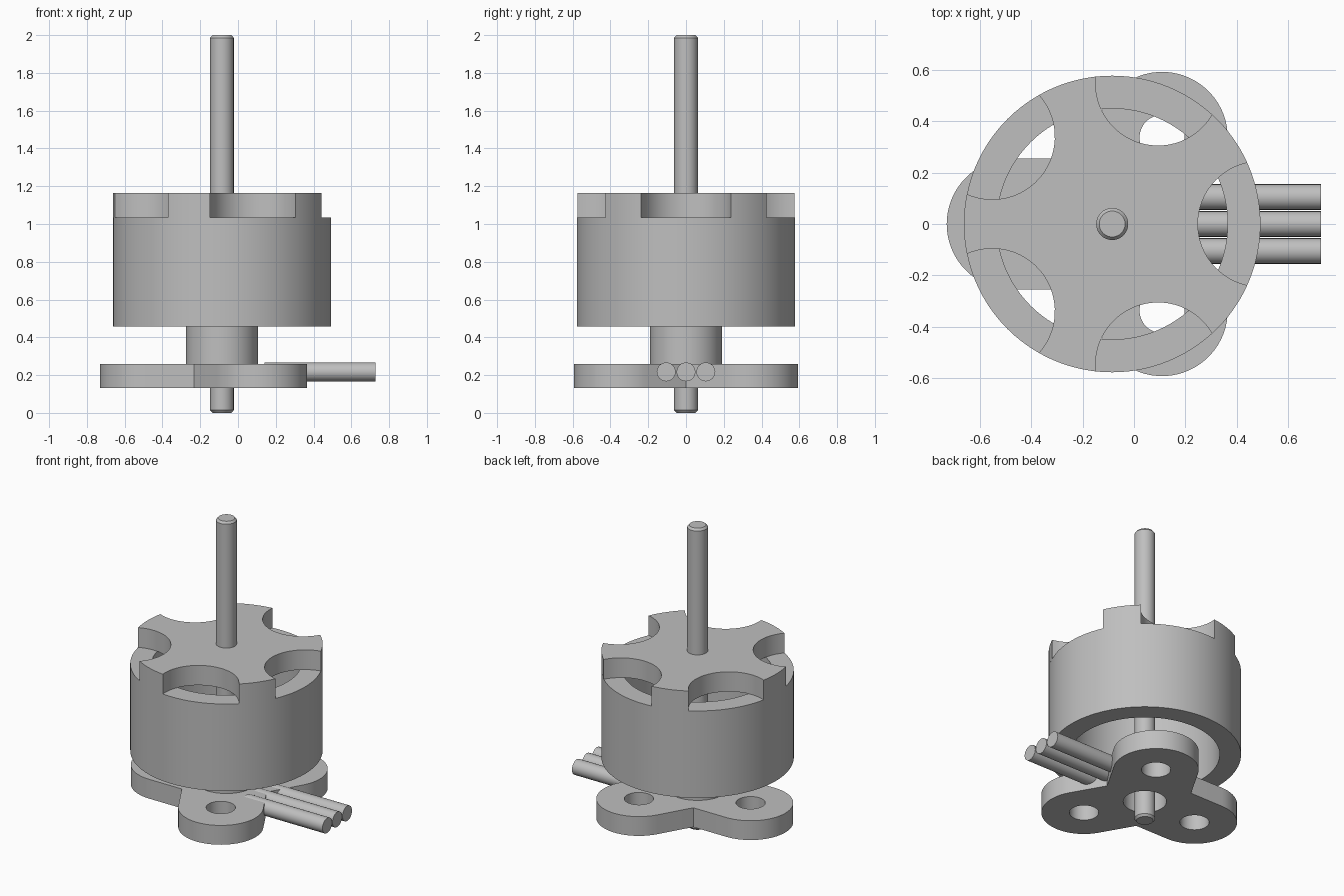
import bpy, bmesh
from math import sin, cos, pi, asin, sqrt, radians

if "Cube" in bpy.data.objects:
    bpy.data.objects.remove(bpy.data.objects["Cube"], do_unlink=True)

AXIS_X = -0.085  # the motor axis sits off centre because of the cables

metal = bpy.data.materials.new("light grey metal")
metal.use_nodes = True
GREY = (0.52, 0.52, 0.52, 1)
metal.diffuse_color = GREY
metal.node_tree.nodes["Principled BSDF"].inputs["Base Color"].default_value = GREY


def finish(name, bm):
    """Turn a bmesh into a smooth-by-angle object on the motor axis."""
    bmesh.ops.remove_doubles(bm, verts=bm.verts, dist=1e-5)
    bmesh.ops.recalc_face_normals(bm, faces=bm.faces)
    mesh = bpy.data.meshes.new(name)
    bm.to_mesh(mesh)
    bm.free()
    obj = bpy.data.objects.new(name, mesh)
    bpy.context.collection.objects.link(obj)
    obj.location.x = AXIS_X
    mesh.materials.append(metal)
    smooth(obj)
    return obj


def smooth(obj):
    bpy.ops.object.select_all(action="DESELECT")
    obj.select_set(True)
    bpy.context.view_layer.objects.active = obj
    bpy.ops.object.shade_smooth_by_angle(angle=radians(30))


def lathe(name, profile, closed=False, steps=96):
    """Spin (radius, z) points around the axis."""
    bm = bmesh.new()
    verts = [bm.verts.new((r, 0, z)) for r, z in profile]
    pairs = list(zip(verts, verts[1:]))
    if closed:
        pairs.append((verts[-1], verts[0]))
    edges = [bm.edges.new(p) for p in pairs]
    bmesh.ops.spin(bm, geom=verts + edges, cent=(0, 0, 0), axis=(0, 0, 1),
                   angle=2 * pi, steps=steps)
    return finish(name, bm)


def tube(name, inner, outer, z0, z1):
    return lathe(name, [(inner, z0), (outer, z0), (outer, z1), (inner, z1)], True)


def slab(name, outline, z0, z1):
    """Extrude a flat outline upward."""
    bm = bmesh.new()
    face = bm.faces.new([bm.verts.new((x, y, z0)) for x, y in outline])
    top = bmesh.ops.extrude_face_region(bm, geom=[face])["geom"]
    bmesh.ops.translate(bm, vec=(0, 0, z1 - z0),
                        verts=[v for v in top if isinstance(v, bmesh.types.BMVert)])
    return finish(name, bm)


def arc(cx, cy, r, a0, a1, n):
    return [(cx + r * cos(a0 + (a1 - a0) * i / n),
             cy + r * sin(a0 + (a1 - a0) * i / n)) for i in range(n + 1)]


# Shaft with chamfered ends
R = 0.0625
lathe("shaft", [(0, 0), (R - 0.012, 0), (R, 0.014), (R, 1.986),
                (R - 0.012, 2), (0, 2)], steps=32)

# Rotor bell: open ring with a crown on top that has five round notches
BELL, NOTCH = 0.578, 0.244
tube("bell_ring", 0.45, BELL, 0.457, 1.034)
half = 2 * asin(NOTCH / (2 * BELL))
crown = []
for k in range(5):
    a = 2 * pi * k / 5
    crown += arc(BELL * cos(a), BELL * sin(a), NOTCH,
                 a + 1.5 * pi - half / 2, a + pi / 2 + half / 2, 28)[:-1]
    crown += arc(0, 0, BELL, a + half, a + 2 * pi / 5 - half, 12)[:-1]
slab("bell_crown", crown, 1.034, 1.165)

# Stator boss between the mount and the bell
tube("stator_boss", 0.13, 0.19, 0.26, 0.457)

# Three-lobed mount plate
LOBE, REACH = 0.256, 0.389
outline = []
for k in range(3):
    a = pi / 3 + 2 * pi * k / 3
    outline += arc(REACH * cos(a), REACH * sin(a), LOBE, a - pi / 2, a + pi / 2, 32)
    corner = LOBE * 2 / sqrt(3)
    outline.append((corner * cos(a + pi / 3), corner * sin(a + pi / 3)))
plate = slab("mount_plate", outline, 0.132, 0.26)

# Screw holes and shaft bore cut through the plate
holes = [(0, 0, 0.13)]
for k in range(3):
    a = pi / 3 + 2 * pi * k / 3
    holes.append((REACH * cos(a), REACH * sin(a), 0.088))
for x, y, r in holes:
    cutter = slab("hole_cutter", arc(x, y, r, 0, 2 * pi, 48)[:-1], 0, 0.4)
    cutter.hide_render = True
    cut = plate.modifiers.new("hole", "BOOLEAN")
    cut.operation = "DIFFERENCE"
    cut.solver = "EXACT"
    cut.object = cutter
    bpy.context.view_layer.objects.active = plate
    bpy.ops.object.modifier_apply(modifier=cut.name)
    bpy.data.objects.remove(cutter, do_unlink=True)
smooth(plate)

# Three cables leaving the mount sideways
START, END = 0.14, 0.728
for name, y in (("front_cable", -0.105), ("middle_cable", 0), ("back_cable", 0.105)):
    bpy.ops.mesh.primitive_cylinder_add(
        vertices=24, radius=0.05, depth=END - START,
        location=((START + END) / 2, y, 0.217), rotation=(0, pi / 2, 0))
    cable = bpy.context.object
    cable.name = name
    cable.data.materials.append(metal)
    smooth(cable)
